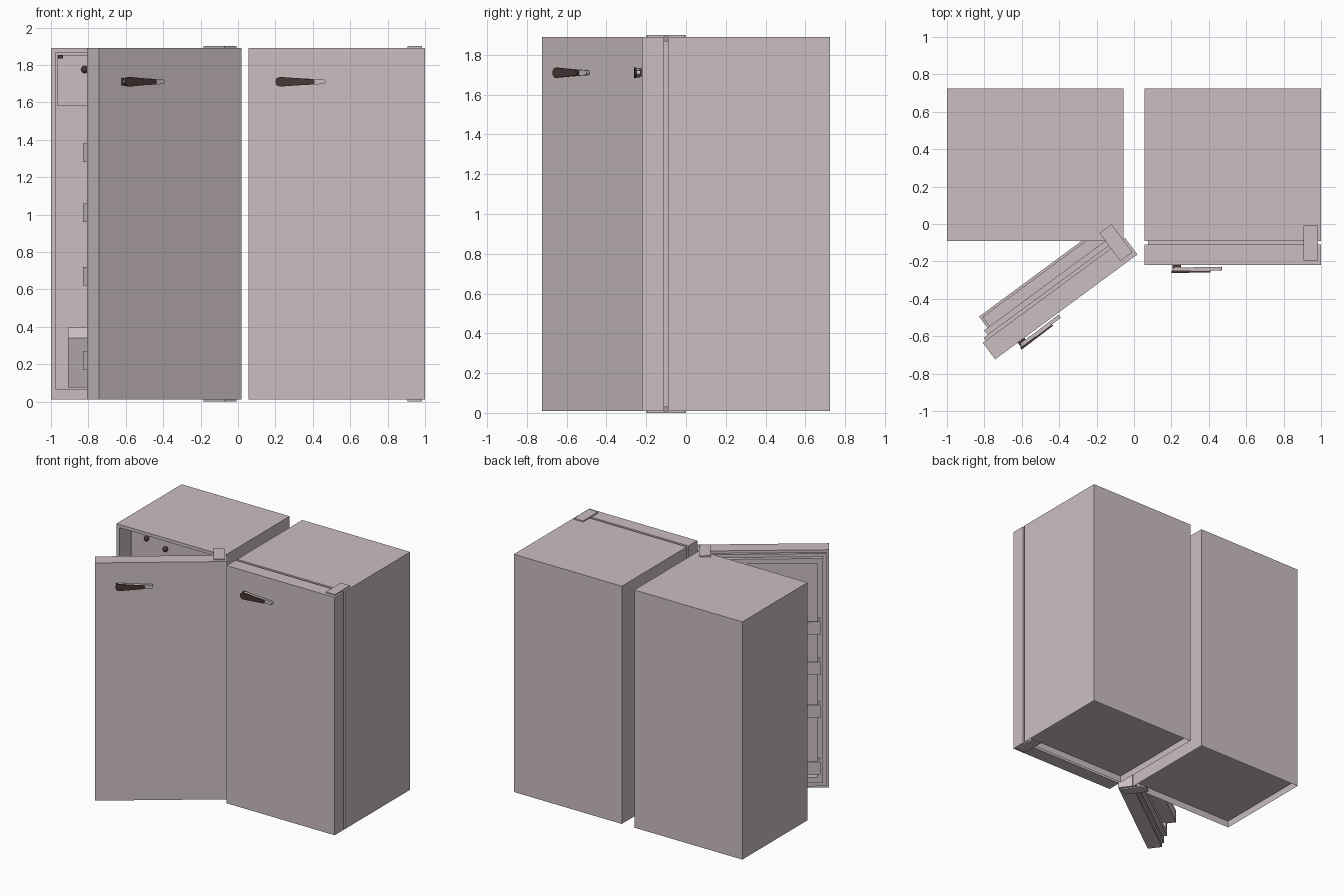
import bpy, bmesh, math
from mathutils import Matrix, Vector

if "Cube" in bpy.data.objects:
    bpy.data.objects.remove(bpy.data.objects["Cube"])

W, Z0, Z1 = 0.945, 0.01, 1.89          # cabinet width, bottom, top
BACK, FRONT = 0.724, -0.09             # cabinet depth
DOOR_IN, DOOR_OUT = -0.11, -0.22       # closed door slab


def material(name, rgb):
    m = bpy.data.materials.new(name)
    m.diffuse_color = (*rgb, 1)
    m.use_nodes = True
    m.node_tree.nodes["Principled BSDF"].inputs["Base Color"].default_value = m.diffuse_color
    return m


ENAMEL = material("warm pale grey", (0.60, 0.52, 0.535))
DARK = material("dark brown", (0.065, 0.038, 0.038))


def finish(name, bm, mtx, mat, smooth=False):
    bmesh.ops.recalc_face_normals(bm, faces=bm.faces)
    bm.transform(mtx)
    me = bpy.data.meshes.new(name)
    bm.to_mesh(me)
    bm.free()
    me.materials.append(mat)
    for p in me.polygons:
        p.use_smooth = smooth
    ob = bpy.data.objects.new(name, me)
    bpy.context.collection.objects.link(ob)
    return ob


def add_box(bm, x0, x1, y0, y1, z0, z1):
    size = Matrix.Diagonal((x1 - x0, y1 - y0, z1 - z0, 1))
    mid = Matrix.Translation(((x0 + x1) / 2, (y0 + y1) / 2, (z0 + z1) / 2))
    bmesh.ops.create_cube(bm, size=1, matrix=mid @ size)


def boxes(name, mtx, mat, *items):
    bm = bmesh.new()
    for b in items:
        add_box(bm, *b)
    return finish(name, bm, mtx, mat)


def ring(name, mtx, mat, x0, x1, y0, y1, z0, z1, t):
    """Rectangular frame facing y, with bar width t."""
    boxes(name, mtx, mat,
          (x0, x0 + t, y0, y1, z0, z1), (x1 - t, x1, y0, y1, z0, z1),
          (x0 + t, x1 - t, y0, y1, z0, z0 + t), (x0 + t, x1 - t, y0, y1, z1 - t, z1))


def prism(name, mtx, mat, pts, direction):
    """Extrude a closed outline along a direction."""
    bm = bmesh.new()
    f = bm.faces.new([bm.verts.new(p) for p in pts])
    ext = bmesh.ops.extrude_face_region(bm, geom=[f])
    vs = [v for v in ext["geom"] if isinstance(v, bmesh.types.BMVert)]
    bmesh.ops.translate(bm, verts=vs, vec=Vector(direction))
    return finish(name, bm, mtx, mat)


def face_toward(bm, d):
    return max(bm.faces, key=lambda f: f.calc_center_median().dot(Vector(d)))


def cabinet(side, m):
    # hollow shell: compartment cut in the front, recess under the base
    bm = bmesh.new()
    add_box(bm, -W, 0, FRONT, BACK, Z0, Z1)
    bmesh.ops.recalc_face_normals(bm, faces=bm.faces)
    front, bottom = face_toward(bm, (0, -9, 0)), [f for f in bm.faces if f.normal.z < -0.9][0]
    front = [f for f in bm.faces if f.normal.y < -0.9][0]
    bmesh.ops.inset_individual(bm, faces=[bottom], thickness=0.004, depth=0)
    bmesh.ops.translate(bm, verts=bottom.verts, vec=(0, 0, 0.052))
    bmesh.ops.inset_individual(bm, faces=[front], thickness=0.036, depth=0)
    for v in front.verts:
        if v.co.z < 1:
            v.co.z = 0.068
    ext = bmesh.ops.extrude_discrete_faces(bm, faces=[front])
    bmesh.ops.translate(bm, verts=ext["faces"][0].verts, vec=(0, 0.76, 0))
    finish(side + "_cabinet", bm, m, ENAMEL)

    # freezer box with knobs and a small corner catch
    boxes(side + "_freezer_box", m, ENAMEL, (-W + .036, -.036, 0.04, 0.67, 1.58, 1.854))
    for i, (x, z) in enumerate(((-.765, 1.775), (-.60, 1.735))):
        bm = bmesh.new()
        bmesh.ops.create_uvsphere(bm, u_segments=10, v_segments=6, radius=0.02,
                                  matrix=Matrix.Translation((x, 0.028, z)))
        finish(side + "_freezer_knob_%d" % i, bm, m, DARK, True)
    boxes(side + "_freezer_catch", m, DARK, (-W + .037, -W + .065, 0.02, 0.04, 1.835, 1.853))

    # vegetable drawer with sloping lid
    pts = [(-W + .09, y, z) for y, z in
           ((.16, .075), (.08, .34), (.13, .40), (.66, .40), (.66, .075))]
    prism(side + "_drawer", m, ENAMEL, pts, (W - .18, 0, 0))


def door(side, m):
    boxes(side + "_door", m, ENAMEL, (-W, 0, DOOR_OUT, DOOR_IN, Z0, Z1))
    ring(side + "_door_gasket", m, ENAMEL, -W + .02, -.02, DOOR_IN, FRONT,
         Z0 + .02, Z1 - .02, .03)
    ring(side + "_door_liner", m, ENAMEL, -W + .045, -.045, DOOR_IN, -0.06,
         .075, 1.845, .04)
    # door racks: open trays with a low lip
    a, b = -W + .067, -.067
    for i, z in enumerate((.17, .62, .96, 1.28)):
        boxes(side + "_door_rack_%d" % i, m, ENAMEL,
              (a, b, -.11, .015, z, z + .012),
              (a, b, 0, .015, z + .012, z + .10),
              (a, a + .015, -.11, 0, z + .012, z + .10),
              (b - .015, b, -.11, 0, z + .012, z + .10))
    # hinge plates above and below
    boxes(side + "_hinge_plates", m, ENAMEL,
          (-.095, -.015, -.195, -.008, Z1, Z1 + .01),
          (-.095, -.015, -.195, -.008, 0, Z0))
    handle(side, m)


def handle(side, m):
    # tapered pale lever with dark grip and mount
    def outline(x0, x1, r0, r1, y0, y1):
        pts = []
        for x, r, a0 in ((x0 + r0, r0, 90), (x1 - r1, r1, -90)):
            for k in range(7):
                a = math.radians(a0 + 30 * k)
                px = x + r * math.cos(a)
                t = (px - x0) / (x1 - x0)
                pts.append((px - 1, y0 + (y1 - y0) * t, 1.71 + r * math.sin(a)))
        return pts
    prism(side + "_handle_lever", m, ENAMEL,
          outline(.205, .47, .024, .012, -.233, -.229), (0, -.02, 0))
    prism(side + "_handle_grip", m, DARK,
          outline(.20, .41, .026, .013, -.250, -.247), (0, -.012, 0))
    boxes(side + "_handle_mount", m, DARK, (-.795, -.75, -.236, -.22, 1.69, 1.73))


# two refrigerators: the left one stands with its door ajar
left, right = Matrix.Translation((-.055, 0, 0)), Matrix.Translation((1, 0, 0))
ajar = (Matrix.Translation((.018, -.163, 0)) @ Matrix.Rotation(math.radians(36.4), 4, 'Z')
        @ Matrix.Translation((0, -DOOR_OUT, 0)))
cabinet("left", left)
cabinet("right", right)
door("left", ajar)
door("right", right)
